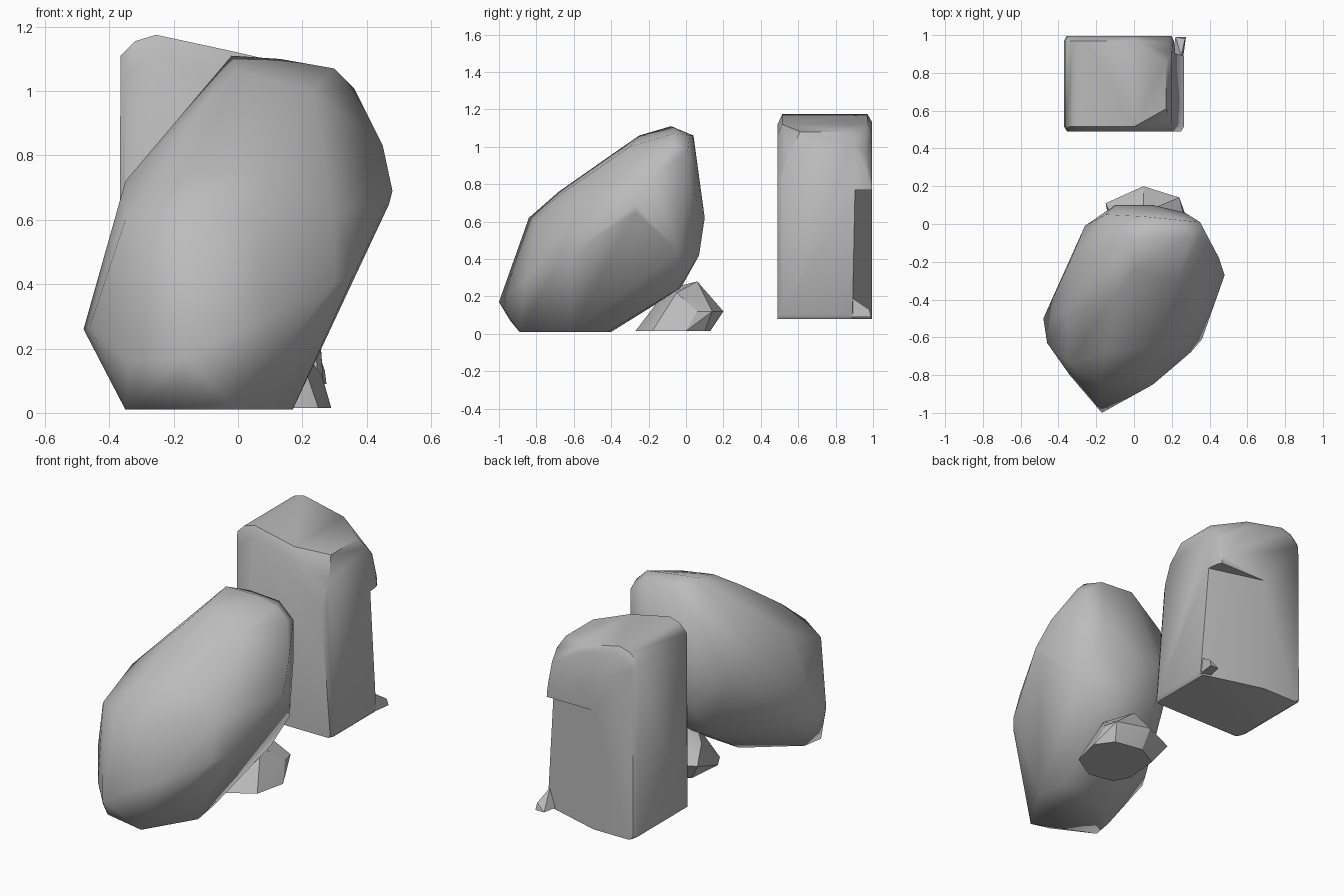
import bpy
import bmesh
from math import radians

default_cube = bpy.data.objects.get("Cube")
if default_cube:
    bpy.data.objects.remove(default_cube, do_unlink=True)

stone = bpy.data.materials.new("grey_stone")
stone.use_nodes = True
grey = (0.5, 0.5, 0.5, 1)
stone.diffuse_color = grey
stone.node_tree.nodes["Principled BSDF"].inputs["Base Color"].default_value = grey


def make_rock(name, points):
    """Wrap a cloud of corner points in a closed, faceted stone."""
    mesh = bpy.data.meshes.new(name)
    shape = bmesh.new()
    for point in points:
        shape.verts.new(point)
    bmesh.ops.convex_hull(shape, input=shape.verts[:])
    # Corners that ended up inside the stone are dropped
    inside = [v for v in shape.verts if not v.link_faces]
    bmesh.ops.delete(shape, geom=inside, context="VERTS")
    bmesh.ops.dissolve_limit(shape, angle_limit=radians(1),
                             verts=shape.verts[:], edges=shape.edges[:])
    bmesh.ops.recalc_face_normals(shape, faces=shape.faces[:])
    shape.to_mesh(mesh)
    shape.free()
    mesh.materials.append(stone)
    rock = bpy.data.objects.new(name, mesh)
    bpy.context.collection.objects.link(rock)
    return rock


def select_only(rock):
    bpy.ops.object.select_all(action="DESELECT")
    rock.select_set(True)
    bpy.context.view_layer.objects.active = rock


def smooth(rock, degrees):
    select_only(rock)
    bpy.ops.object.shade_smooth_by_angle(angle=radians(degrees))


def level(height, outline):
    """Lift a flat outline to one height."""
    return [(x, y, height) for x, y in outline]


# Leaning boulder: flat foot, wide belly, sloping front and narrow crown
boulder_foot = level(.01, [(0, -.89), (-.35, -.74), (-.33, -.62),
                           (.17, -.61), (.14, -.42), (-.06, -.4)])
boulder_belly = [
    (-.17, -1, .17), (-.18, -.94, .07), (-.34, -.8, .16), (-.48, -.5, .26),
    (-.46, -.63, .27), (.1, -.85, .3), (.3, -.68, .4), (.36, -.61, .43),
    (.24, -.04, .24), (-.12, -.03, .24), (-.38, -.35, .23),
    (-.39, -.3, .45), (-.1, .07, .42), (.12, .07, .42), (.36, -.04, .44),
]
boulder_shoulder = [
    (-.18, -.84, .62), (.05, -.8, .6), (-.35, -.74, .6), (-.35, -.47, .72),
    (.3, -.62, .62), (.47, -.27, .65), (.48, -.27, .69), (.45, -.18, .83),
    (-.34, -.2, .68), (-.26, -.01, .6), (-.1, .1, .62), (.1, .1, .62),
    (.27, .06, .7), (.35, .01, .75), (-.15, .05, .88),
]
boulder_crown = [
    (-.02, -.08, 1.11), (.13, -.06, 1.1), (.3, -.07, 1.07), (.36, -.06, 1.01),
    (0, -.25, 1.06), (.23, -.3, 1), (-.1, -.38, .97), (.2, -.45, .87),
    (-.14, -.68, .76), (.1, -.65, .76), (.05, .04, 1.06), (.25, .02, 1.06),
    (.35, .01, .98),
]
boulder = make_rock("leaning_boulder", boulder_foot + boulder_belly
                    + boulder_shoulder + boulder_crown)
smooth(boulder, 60)

# Standing stone: one side profile run through, with its ends drawn in
profile = [(-.34, .08), (-.37, .1), (-.365, 1.11), (-.32, 1.155),
           (-.255, 1.175), (0, 1.12), (.205, .85), (.265, .1), (.25, .08)]
middle_x, base_z = -.05, .08
stone_points = []
for depth, size in ((.49, .95), (.515, 1), (.97, 1), (.995, .96)):
    for x, z in profile:
        stone_points.append((middle_x + (x - middle_x) * size, depth,
                             base_z + (z - base_z) * size))
# Worn left shoulder of the standing stone
stone_points += [(.2, .55, .96), (.17, .61, 1.08), (.17, .86, 1.08),
                 (.2, .9, 1.02), (.19, .96, .96)]
standing_stone = make_rock("standing_stone", stone_points)

# Long wedge broken out of the rear left edge of the standing stone
wedge = [(.3, .88), (-.12, 1), (.3, 1.03)]
chip = make_rock("chip_cutter", level(0, wedge) + level(.77, wedge))
chip.hide_render = True
cut = standing_stone.modifiers.new("chip", "BOOLEAN")
cut.operation = "DIFFERENCE"
cut.solver = "EXACT"
cut.object = chip
select_only(standing_stone)
bpy.ops.object.modifier_apply(modifier=cut.name)
bpy.data.objects.remove(chip, do_unlink=True)
smooth(standing_stone, 45)

# Spur left standing below the chip
spur = make_rock("stone_spur", level(.09, [(.2, .88), (.26, .88), (.275, .99), (.22, .99)])
                 + [(.25, .89, .19), (.27, .98, .13)])
smooth(spur, 30)

# Small stone tucked under the back of the boulder
small_foot = level(.015, [(-.1, -.15), (-.08, .06), (.05, .13), (.22, .1),
                          (.29, 0), (.25, -.18), (.1, -.27), (-.05, -.24)])
small_rim = level(.12, [(-.15, .11), (.05, .2), (.24, .14), (.26, .06)])
small_top = [(.05, .06, .28), (0, -.1, .24), (.18, -.05, .22), (-.1, 0, .2)]
small_stone = make_rock("small_stone", small_foot + small_rim + small_top)
smooth(small_stone, 28)
